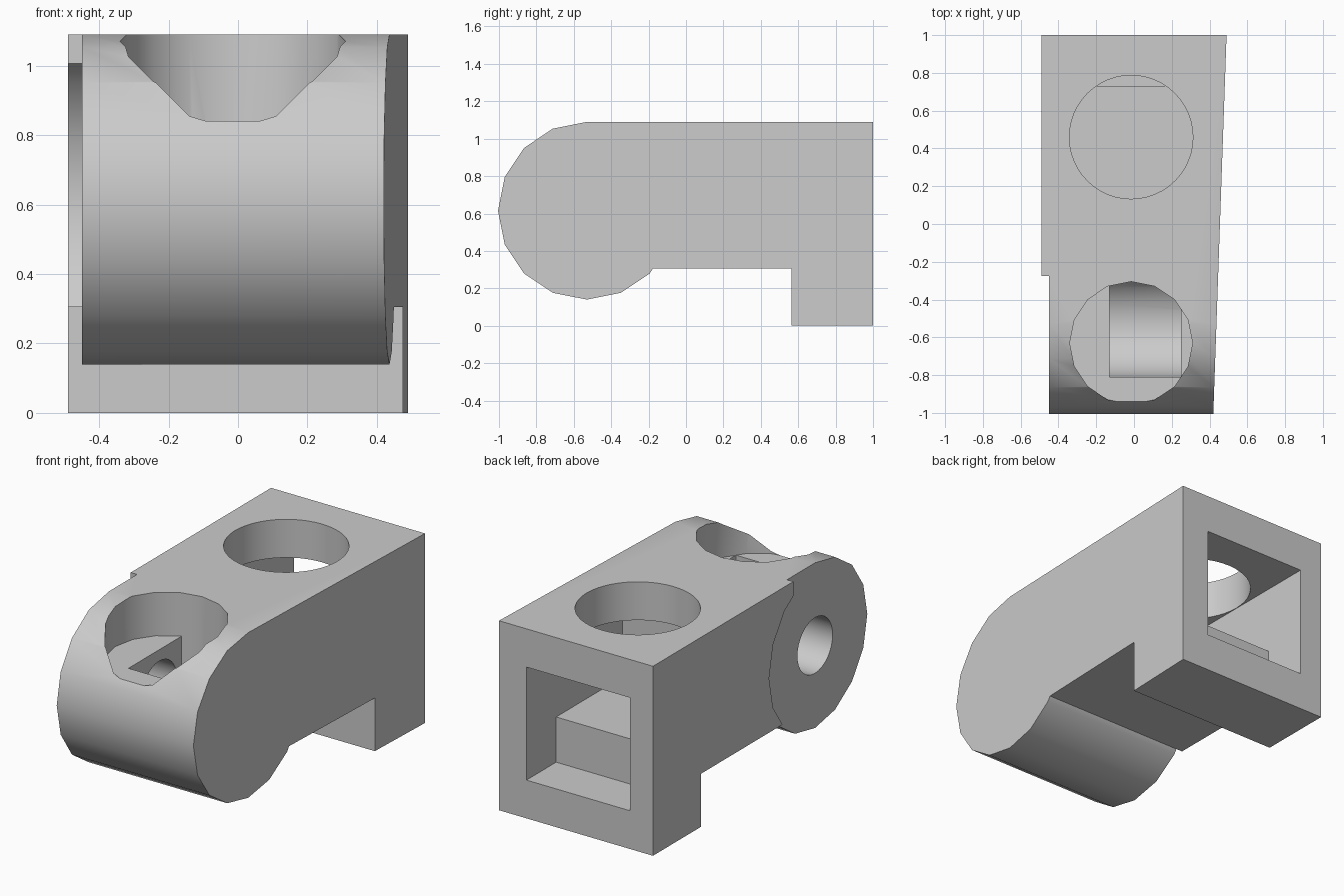
import bpy, bmesh, math

if "Cube" in bpy.data.objects:
    bpy.data.objects.remove(bpy.data.objects["Cube"])

AXIS_Y, AXIS_Z, KNUCKLE_R = -0.53, 0.615, 0.475
HOLE_X, HOLE_R = -0.015, 0.327

grey = bpy.data.materials.new("plain_grey")
grey.diffuse_color = (0.6, 0.6, 0.6, 1)
grey.use_nodes = True
grey.node_tree.nodes["Principled BSDF"].inputs["Base Color"].default_value = grey.diffuse_color


def prism(name, pts, lo, hi, axis="x"):
    """Extrude a closed outline: (y, z) along x, or (x, y) along z."""
    bm = bmesh.new()
    place = (lambda p, t: (t, *p)) if axis == "x" else (lambda p, t: (*p, t))
    a = [bm.verts.new(place(p, lo)) for p in pts]
    b = [bm.verts.new(place(p, hi)) for p in pts]
    bm.faces.new(a)
    bm.faces.new(b)
    for i in range(len(pts)):
        j = (i + 1) % len(pts)
        bm.faces.new((a[i], a[j], b[j], b[i]))
    bmesh.ops.recalc_face_normals(bm, faces=bm.faces)
    me = bpy.data.meshes.new(name)
    bm.to_mesh(me)
    bm.free()
    me.materials.append(grey)
    ob = bpy.data.objects.new(name, me)
    bpy.context.collection.objects.link(ob)
    return ob


def arc(cx, cy, r, start, end, steps):
    angles = [math.radians(start + (end - start) * i / steps) for i in range(steps + 1)]
    return [(cx + r * math.cos(a), cy + r * math.sin(a)) for a in angles]


def circle(cx, cy, r, n):
    return arc(cx, cy, r, 0, 360, n)[:-1]


def cut(target, cutter):
    mod = target.modifiers.new("cut", "BOOLEAN")
    mod.operation, mod.solver, mod.object = "DIFFERENCE", "EXACT", cutter
    bpy.context.view_layer.objects.active = target
    bpy.ops.object.modifier_apply(modifier=mod.name)
    bpy.data.objects.remove(cutter)


# body: rounded knuckle in front, foot at the back, right side tapering forwards
outline = arc(AXIS_Y, AXIS_Z, KNUCKLE_R, 90, 315, 10)
outline += [(-0.177, 0.305), (0.565, 0.305), (0.565, 0), (1, 0), (1, 1.09)]
body = prism("hinge_body", outline, -0.49, 0.49)
for v in body.data.vertices:
    if v.co.x > 0:
        v.co.x = 0.455 + 0.035 * v.co.y

# shallow round recess on the left side of the knuckle
recess = [(-0.275, 1.3), (-0.275, 1.006)]
recess += arc(AXIS_Y, AXIS_Z, KNUCKLE_R, 45, -22.5, 3)
recess += [(-0.177, 0.305), (-0.177, 0.05), (-1.2, 0.05), (-1.2, 1.3)]
cut(body, prism("recess_cutter", recess, -0.7, -0.45))

# front well: round hole with a floor, and a round-bottomed slot through the floor
well = prism("well_cutter", circle(HOLE_X, -0.63, 0.325, 16), 0.1, 1.3, "z")
floor = prism("well_floor", [(-1.5, 0), (0.5, 0), (0.5, 0.84), (-1.5, 0.84)], -1, 1)
slot = arc(AXIS_Y, AXIS_Z, 0.28, 180, 360, 24) + [(-0.25, 1), (-0.81, 1)]
cut(floor, prism("slot_cutter", slot, -0.13, 0.25))
cut(well, floor)
cut(body, well)

# axle hole from the left into the slot
cut(body, prism("axle_cutter", circle(AXIS_Y, AXIS_Z, 0.16, 32), -0.7, -0.05))

# stepped rear cavity open at the back, with a round hole in its roof
cavity = [(1.2, 0.22), (0.73, 0.22), (0.73, 0.48), (0.125, 0.48), (0.125, 0.87), (1.2, 0.87)]
cut(body, prism("cavity_cutter", cavity, HOLE_X - 0.33, HOLE_X + 0.33))
cut(body, prism("roof_hole_cutter", circle(HOLE_X, 0.46, HOLE_R, 48), 0.7, 1.3, "z"))

bpy.ops.object.select_all(action="DESELECT")
body.select_set(True)
bpy.context.view_layer.objects.active = body
bpy.ops.object.shade_smooth_by_angle(angle=math.radians(30))
